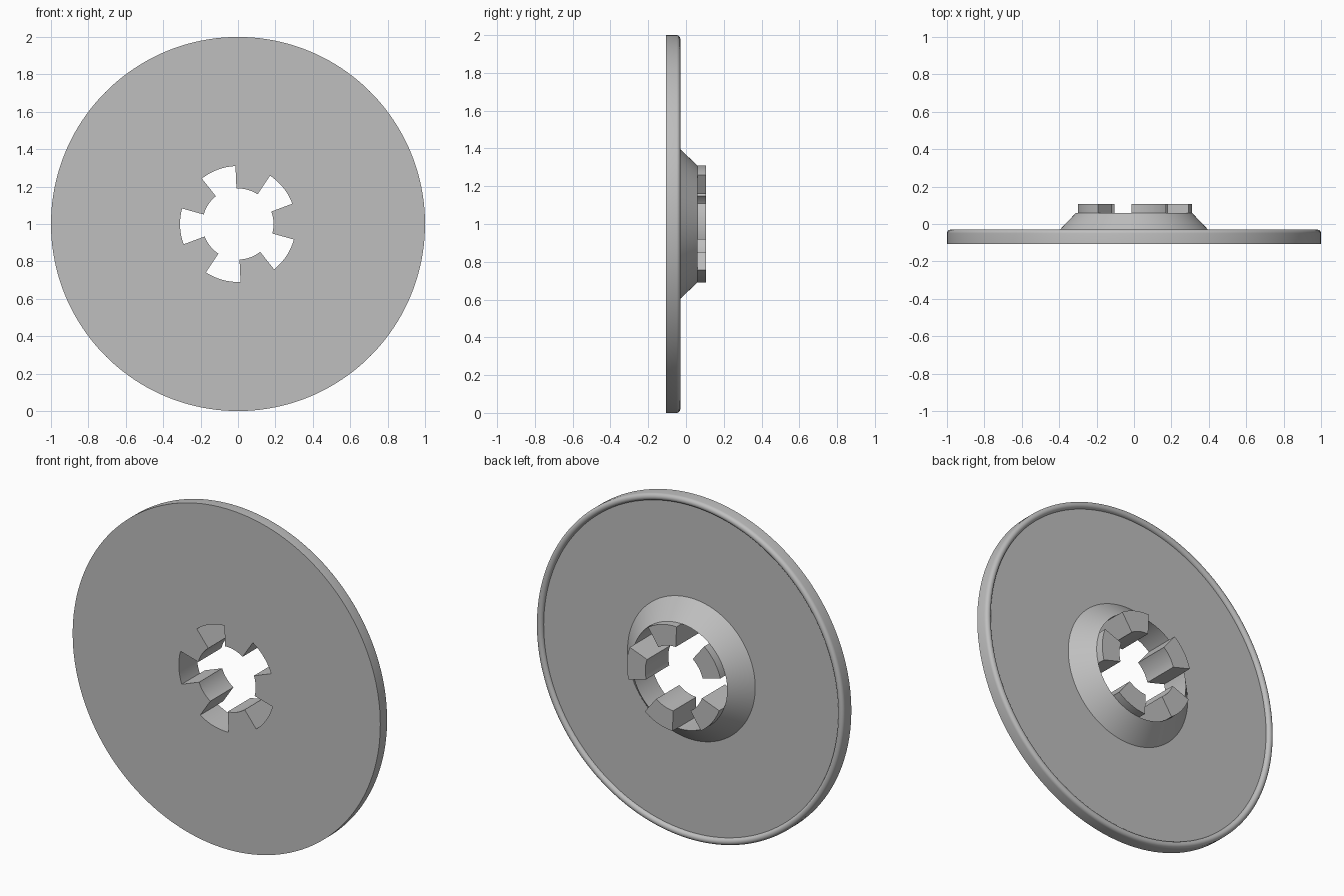
import bpy, bmesh
from math import sin, cos, pi, radians

cube = bpy.data.objects.get("Cube")
if cube:
    bpy.data.objects.remove(cube, do_unlink=True)

# Main dimensions
BORE, HUB, HALF = 0.19, 0.31, 0.107
BACK, HUB_TOP, BEAD = -0.05, 0.06, 0.02
TEETH, STEPS = 5, 16
COLUMNS = TEETH * 2 * STEPS
START = radians(20.5)

# Radius / depth outline of the plate, rounded rim bead and conical hub
bead = [(1 - BEAD + BEAD * cos(pi * i / 10), BACK + BEAD * sin(pi * i / 10))
        for i in range(11)]
plate = [(HUB, -HALF), (1, -HALF)] + bead + [(0.415, BACK), (HUB, HUB_TOP)]

# Outline of one inward tooth, joining the hub tip back to the front face
tooth = [(HUB, HUB_TOP), (HUB, HALF), (BORE, HALF), (BORE, -HALF), (HUB, -HALF)]
slot = [tooth[0], tooth[-1]]

bm = bmesh.new()


def vert(point, column):
    a = START + 2 * pi * column / COLUMNS
    r, y = point
    return bm.verts.new((r * cos(a), y, 1 + r * sin(a)))


def sweep(outline, column):
    for p, q in zip(outline, outline[1:]):
        bm.faces.new([vert(p, column), vert(q, column),
                      vert(q, column + 1), vert(p, column + 1)])


# Sweep the plate all round, alternating slots and teeth in the bore
for c in range(COLUMNS):
    sweep(plate, c)
    sweep(tooth if (c // STEPS) % 2 else slot, c)
    if c % STEPS == 0:
        bm.faces.new([vert(p, c) for p in tooth])   # flat tooth flank

bmesh.ops.remove_doubles(bm, verts=bm.verts, dist=0.0001)
bmesh.ops.recalc_face_normals(bm, faces=bm.faces)
mesh = bpy.data.meshes.new("slotted_disc")
bm.to_mesh(mesh)
bm.free()
disc = bpy.data.objects.new("slotted_disc", mesh)
bpy.context.collection.objects.link(disc)

# Plain grey finish
grey = bpy.data.materials.new("plain_grey")
grey.use_nodes = True
grey.diffuse_color = (0.52, 0.52, 0.52, 1)
grey.node_tree.nodes["Principled BSDF"].inputs["Base Color"].default_value = grey.diffuse_color
mesh.materials.append(grey)

# Smooth curves, crisp edges
bpy.ops.object.select_all(action='DESELECT')
disc.select_set(True)
bpy.context.view_layer.objects.active = disc
bpy.ops.object.shade_smooth_by_angle(angle=radians(30))
